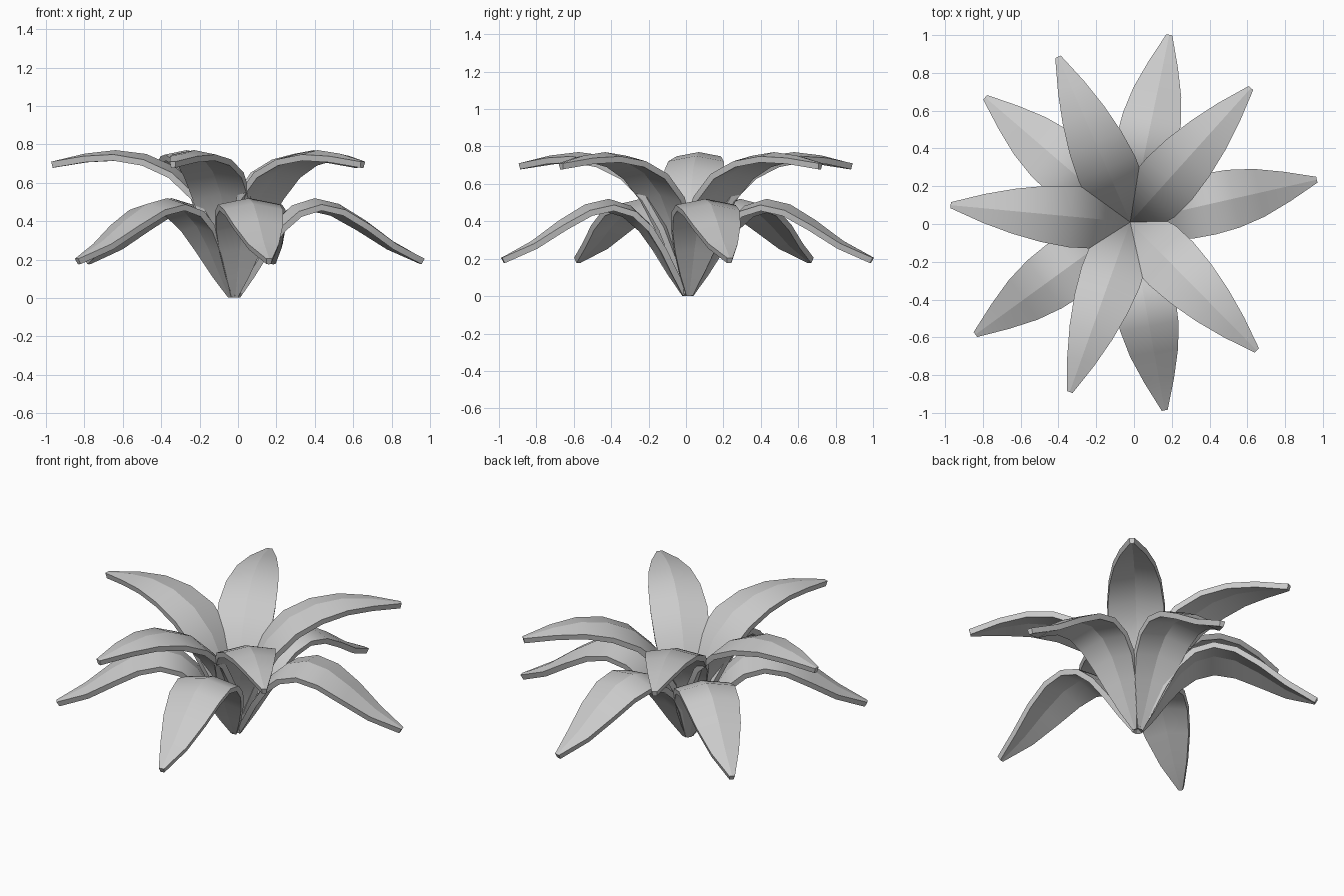
import bpy, bmesh, math
from mathutils import Vector

if "Cube" in bpy.data.objects:
    bpy.data.objects.remove(bpy.data.objects["Cube"])

CENTRE = Vector((-0.02, 0.01, 0))
THICK = 0.033
FOLD = 0.22          # how far leaf edges drop, relative to half width
TIP = 0.016          # half width at both ends

# Midrib paths as (radius, height)
UPPER = [(0, .018), (.035, .2), (.09, .39), (.18, .56), (.31, .685),
         (.46, .75), (.62, .77), (.78, .752), (.955, .71)]
LOWER = [(0, .018), (.065, .135), (.135, .27), (.215, .395), (.31, .483),
         (.43, .52), (.56, .49), (.70, .405), (.85, .295), (1.013, .205)]
UPPER_ANGLES = [48, 113.6, 174.6, 250.4, 314.6]
LOWER_ANGLES = [12.8, 78.2, 139.3, 216, 280.4]


def leaf(name, path, angle):
    a = math.radians(angle)
    out = Vector((math.cos(a), math.sin(a), 0))
    side = Vector((-math.sin(a), math.cos(a), 0))
    pts = [CENTRE + out * r + Vector((0, 0, z)) for r, z in path]
    dist = [0]
    for p, q in zip(pts, pts[1:]):
        dist.append(dist[-1] + (q - p).length)
    bm = bmesh.new()
    rows = []
    for i, p in enumerate(pts):
        w = TIP + 0.148 * max(0, math.sin(math.pi * dist[i] / dist[-1])) ** 0.95
        # The fold drops the edges straight down, growing with the width
        drop = Vector((0, 0, FOLD * (w - TIP)))
        rows.append([bm.verts.new(v) for v in (p - side * w - drop, p, p + side * w - drop)])
    for r, s in zip(rows, rows[1:]):
        for k in (0, 1):
            bm.faces.new((r[k], s[k], s[k + 1], r[k + 1]))
    mesh = bpy.data.meshes.new(name)
    bm.to_mesh(mesh)
    bm.free()
    ob = bpy.data.objects.new(name, mesh)
    bpy.context.collection.objects.link(ob)
    # Leaf thickness below the top surface
    sol = ob.modifiers.new("thickness", 'SOLIDIFY')
    sol.thickness = THICK
    sol.offset = -1
    bpy.ops.object.select_all(action='DESELECT')
    ob.select_set(True)
    bpy.context.view_layer.objects.active = ob
    bpy.ops.object.modifier_apply(modifier=sol.name)
    bpy.ops.object.shade_smooth_by_angle(angle=math.radians(32))
    # Crisp midrib crease
    for e in ob.data.edges:
        if all(v % 3 == 1 for v in e.vertices):
            e.use_edge_sharp = True


# Two whorls of five leaves, the lower one turned between the upper leaves
for n, (up, low) in enumerate(zip(UPPER_ANGLES, LOWER_ANGLES), 1):
    leaf(f"upper_leaf_{n}", UPPER, up)
    leaf(f"lower_leaf_{n}", LOWER, low)
